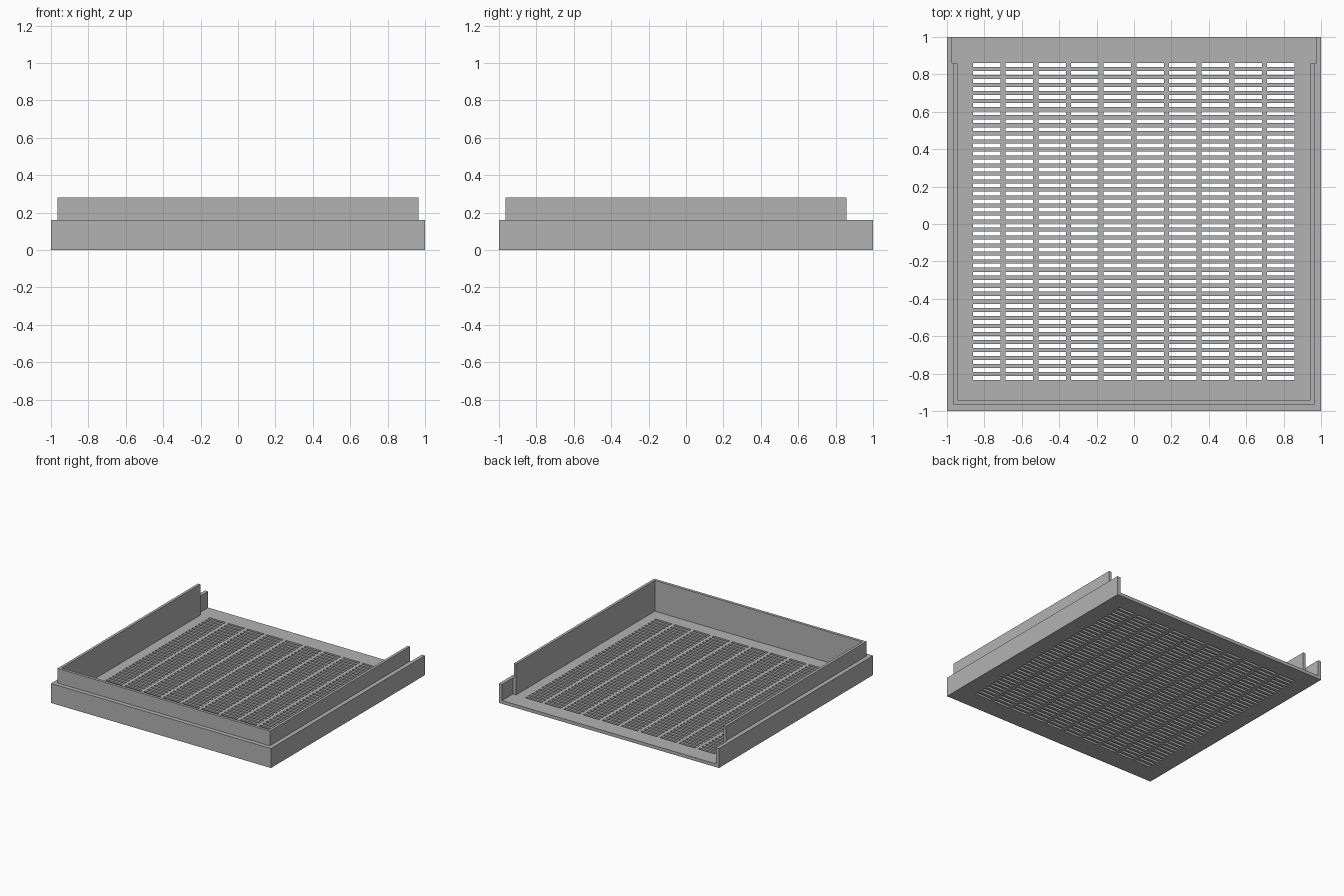
import bpy
import bmesh

cube = bpy.data.objects.get("Cube")
if cube:
    bpy.data.objects.remove(cube, do_unlink=True)

FLOOR = 0.027            # plate thickness
LIP = 0.965              # outer face of the raised wall
COLS, ROWS = 10, 40

grey = bpy.data.materials.new("plain_grey")
grey.use_nodes = True
colour = (0.45, 0.45, 0.45, 1)
grey.diffuse_color = colour
grey.node_tree.nodes["Principled BSDF"].inputs["Base Color"].default_value = colour


def finish(name, bm, height):
    """Extrude the flat faces upward and make an object."""
    flat = bm.faces[:]
    top = bmesh.ops.extrude_face_region(bm, geom=flat, use_keep_orig=True)["geom"]
    verts = [v for v in top if isinstance(v, bmesh.types.BMVert)]
    bmesh.ops.translate(bm, verts=verts, vec=(0, 0, height))
    bmesh.ops.recalc_face_normals(bm, faces=bm.faces[:])
    mesh = bpy.data.meshes.new(name)
    bm.to_mesh(mesh)
    bm.free()
    mesh.materials.append(grey)
    obj = bpy.data.objects.new(name, mesh)
    bpy.context.collection.objects.link(obj)


def u_wall(name, right_half, z0, z1):
    """Three-sided wall from its right half outline, mirrored to the left."""
    bm = bmesh.new()
    outline = right_half + [(-x, y) for x, y in reversed(right_half)]
    n = len(right_half)
    verts = [bm.verts.new((x, y, z0)) for x, y in outline]
    # Quad strips keep the concave outline clean: side, front, side
    for k in (0, n):
        bm.faces.new(verts[k:k + n])
    bm.faces.new((verts[0], verts[n - 1], verts[n], verts[-1]))
    finish(name, bm, z1 - z0)


def slot_edges(start, size, pitch, count, low, high):
    cuts = [start + i * pitch + d for i in range(count) for d in (0, size)]
    return [low] + cuts + [high]


# Slotted floor: a grid whose odd/odd cells are left open
xs = slot_edges(-0.861, 0.147, 0.1747, COLS, -0.972, 0.972)
ys = slot_edges(-0.834, 0.021, 0.0429, ROWS, -0.972, 1.0)
bm = bmesh.new()
grid = [[bm.verts.new((x, y, 0)) for y in ys] for x in xs]
for i in range(len(xs) - 1):
    for j in range(len(ys) - 1):
        if not (i % 2 and j % 2):
            bm.faces.new((grid[i][j], grid[i + 1][j],
                          grid[i + 1][j + 1], grid[i][j + 1]))
finish("slotted_floor", bm, FLOOR)

# Low outer wall, slightly thinner behind the raised wall
u_wall("outer_wall", [(1, -1), (1, 1), (0.972, 1), (0.972, 0.858),
                      (LIP, 0.858), (LIP, -LIP)], 0, 0.16)

# Raised inner wall, stopping short of the open back
u_wall("raised_wall", [(LIP, -LIP), (LIP, 0.858), (0.943, 0.858),
                       (0.943, -0.942)], FLOOR, 0.28)
